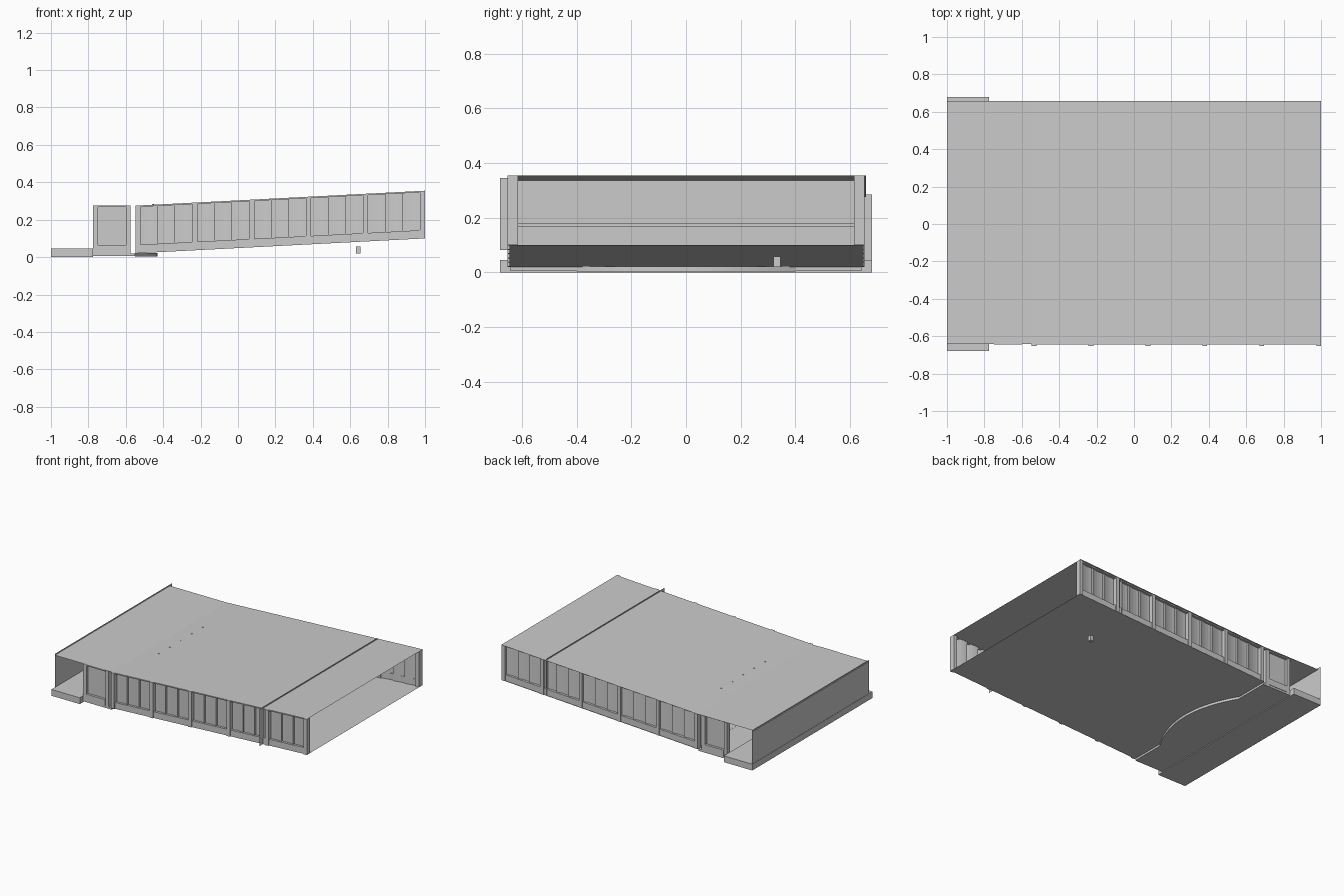
import bpy, bmesh, math

if "Cube" in bpy.data.objects:
    bpy.data.objects.remove(bpy.data.objects["Cube"])

def floor_z(x):
    return 0.02 + 0.08 * max(0, x + 0.55) / 1.55

def ceil_z(x):
    return 0.275 + 0.08 * max(0, x + 0.55) / 1.55

def mesh(name, verts, faces, smooth=False):
    me = bpy.data.meshes.new(name)
    me.from_pydata(verts, [], faces)
    bm = bmesh.new()
    bm.from_mesh(me)
    bmesh.ops.recalc_face_normals(bm, faces=bm.faces)
    bm.to_mesh(me)
    bm.free()
    if smooth:
        me.shade_smooth()
    ob = bpy.data.objects.new(name, me)
    bpy.context.collection.objects.link(ob)
    return ob

# Box whose bottom and top follow height functions of x
def bar(name, x0, x1, y0, y1, low, high):
    v = [(x, y, f(x)) for f in (low, high) for x, y in ((x0, y0), (x1, y0), (x1, y1), (x0, y1))]
    return mesh(name, v, [(3, 2, 1, 0), (4, 5, 6, 7), (0, 1, 5, 4), (1, 2, 6, 5), (2, 3, 7, 6), (3, 0, 4, 7)])

def box(name, x0, x1, y0, y1, z0, z1):
    return bar(name, x0, x1, y0, y1, lambda x: z0, lambda x: z1)

# Open sheet through x positions, following a height function
def sheet(name, xs, y0, y1, f):
    v = [(x, y, f(x)) for x in xs for y in (y0, y1)]
    return mesh(name, v, [(2*i, 2*i+2, 2*i+3, 2*i+1) for i in range(len(xs) - 1)])

# Upright sheet across the hall
def cross_wall(name, x, y0, y1, z0, z1):
    return mesh(name, [(x, y0, z0), (x, y1, z0), (x, y1, z1), (x, y0, z1)], [(0, 1, 2, 3)])

# Folded acoustic panel filling one bay
def folds(name, x0, x1, s):
    v, n = [], 3
    for i in range(n):
        a = x0 + (x1 - x0) * i / n
        b = x0 + (x1 - x0) * (i + 1) / n
        for k in range(5):
            t = k / 4
            x = a + (b - a) * t
            y = s * (0.622 + 0.016 * t * t)
            v += [(x, y, floor_z(x)), (x, y, ceil_z(x))]
    return mesh(name, v, [(2*i, 2*i+2, 2*i+3, 2*i+1) for i in range(len(v)//2 - 1)])

# Roof, raked floor and end walls
sheet("roof", [-1, -0.55, 1], -0.642, 0.658, ceil_z)
sheet("raked_floor", [-0.55, 1], -0.642, 0.65, floor_z)
cross_wall("stage_back_wall", -0.998, -0.642, 0.68, 0.0, 0.285)
cross_wall("rear_partition", 0.648, -0.68, 0.65, 0.082, 0.345)
box("partition_rail", 0.645, 0.658, -0.625, 0.625, 0.168, 0.18)

# Stage with wings and curved apron
box("stage", -1, -0.775, -0.68, 0.68, 0.0, 0.045)
box("stage_front_floor", -0.775, -0.55, -0.642, 0.642, 0.006, 0.02)
arc = []
for i in range(25):
    y = -0.4 + 0.8 * i / 24
    arc.append((-0.43 - 0.12 * (y / 0.4) ** 2, y))
n = len(arc)
mesh("stage_apron", [(x, y, z) for z in (0.004, 0.021) for x, y in arc],
     [tuple(range(n)), tuple(range(n, 2*n))] + [(i, (i+1) % n, n + (i+1) % n, n + i) for i in range(n)])

# Side walls: columns, folded panels, skirting and top trim
def trims(tag, x0, x1, s):
    bar("skirting" + tag, x0, x1, s*0.628, s*0.645, floor_z, lambda x: floor_z(x) + 0.045)
    bar("top_trim" + tag, x0, x1, s*0.628, s*0.645, lambda x: ceil_z(x) - 0.008, ceil_z)

for s, side in ((-1, "_front"), (1, "_back")):
    cols = [-0.548 + 0.3045 * i for i in range(6)]
    for i, x in enumerate(cols):
        bar("column%s_%d" % (side, i), x, x + 0.026, s*0.615, s*0.652, floor_z, ceil_z)
        if i < 5:
            folds("wall_panel%s_%d" % (side, i), x + 0.026, cols[i+1], s)
    trims(side, -0.548, 1.0, s)
    # Short wall bay beside the stage
    for i, x in enumerate((-0.775, -0.6)):
        bar("stage_column%s_%d" % (side, i), x, x + 0.026, s*0.61, s*0.642, floor_z, ceil_z)
    box("stage_side_panel" + side, -0.749, -0.6, s*0.616, s*0.622, 0.02, 0.275)
    trims("_stage" + side, -0.749, -0.6, s)

# Small fitting below the floor
box("under_floor_fitting", 0.63, 0.655, 0.32, 0.345, 0.02, 0.058)

# Light fittings whose tips pass through the roof
for i in range(5):
    y = -0.245 + 0.124 * i
    bpy.ops.mesh.primitive_cylinder_add(vertices=8, radius=0.006, depth=0.05, location=(-0.455, y, 0.258))
    bpy.context.object.name = "ceiling_light_%d" % i
